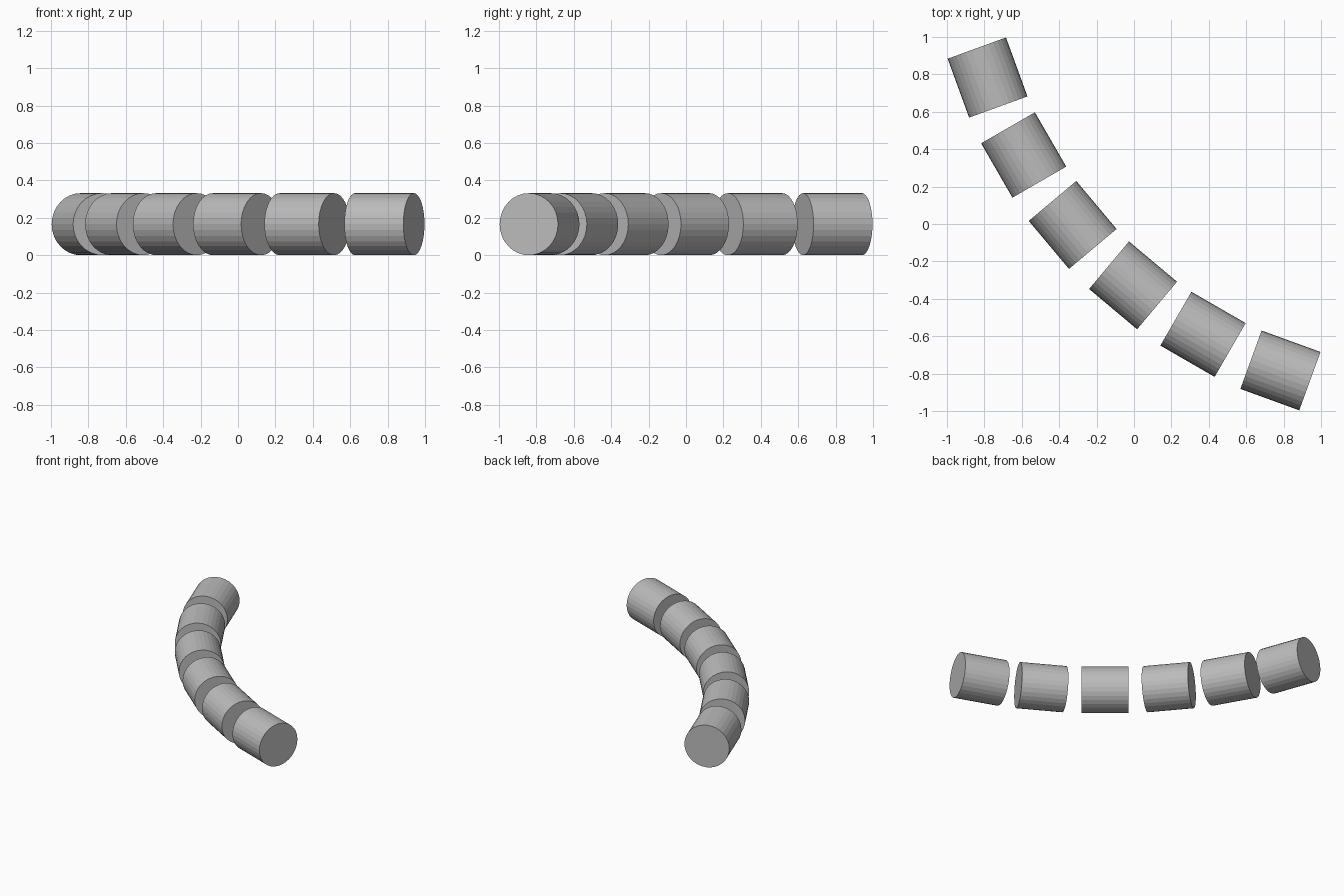
import bpy, math

if "Cube" in bpy.data.objects:
    bpy.data.objects.remove(bpy.data.objects["Cube"])

# One plain grey for all segments
grey = bpy.data.materials.new("light grey")
grey.diffuse_color = (0.5, 0.5, 0.5, 1)
grey.use_nodes = True
grey.node_tree.nodes["Principled BSDF"].inputs["Base Color"].default_value = grey.diffuse_color

RADIUS = 0.166     # segment radius
LENGTH = 0.335     # segment length
ARC = 2.62         # radius of the arc the segments follow
MID = ARC * math.cos(math.radians(25)) / math.sqrt(2)  # arc centre lies on x = y

# Six flat-faced cylinders, turned 10 degrees from one to the next
for i in range(6):
    heading = math.radians(-70 + 10 * i)
    x = MID + ARC * math.sin(heading)
    y = MID - ARC * math.cos(heading)
    bpy.ops.mesh.primitive_cylinder_add(
        vertices=32, radius=RADIUS, depth=LENGTH,
        location=(x, y, RADIUS), rotation=(0, math.pi / 2, heading))
    segment = bpy.context.object
    segment.name = f"curved_row_segment_{i + 1}"
    segment.data.materials.append(grey)
